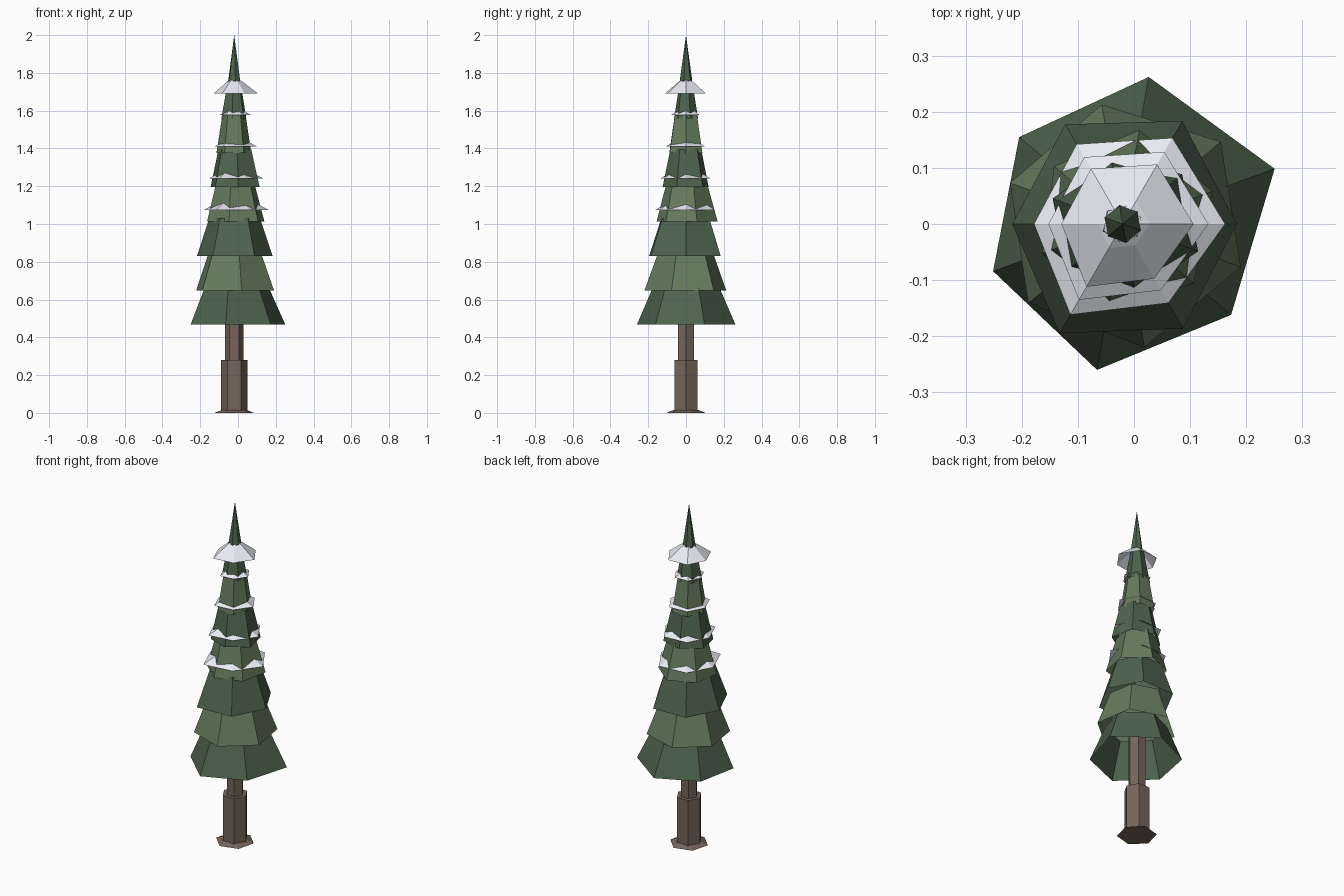
import bpy, bmesh
from math import sin, cos, radians

if "Cube" in bpy.data.objects:
    bpy.data.objects.remove(bpy.data.objects["Cube"])

CX = -0.02  # tree axis


def material(name, rgb):
    m = bpy.data.materials.new(name)
    m.diffuse_color = (*rgb, 1)
    m.use_nodes = True
    m.node_tree.nodes["Principled BSDF"].inputs["Base Color"].default_value = m.diffuse_color
    return m


DARK = material("dark_needles", (0.075, 0.125, 0.075))
LIGHT = material("light_needles", (0.13, 0.20, 0.11))
SNOW = material("snow", (0.82, 0.84, 0.90))
BARK = material("bark", (0.18, 0.13, 0.10))


def hex_shell(name, mat, rings, rot=0, jitter=(1,) * 6, caps=False, cx=CX):
    """Stack six-sided (radius, z) rings; a radius of 0 makes a tip."""
    bm = bmesh.new()
    prev = None
    first = None
    for r, z in rings:
        if r == 0:
            ring = [bm.verts.new((cx, 0, z))] * 6
        else:
            ring = []
            for k in range(6):
                a = radians(rot + 60 * k)
                q = r * jitter[k]
                ring.append(bm.verts.new((cx + q * cos(a), q * sin(a), z)))
        if prev:
            for k in range(6):
                n = (k + 1) % 6
                quad = [prev[k], prev[n], ring[n], ring[k]]
                bm.faces.new(quad[:3] if r == 0 else quad)
        first = first or ring
        prev = ring
    if caps:
        bm.faces.new(first[::-1])
        bm.faces.new(prev)
    me = bpy.data.meshes.new(name)
    bm.to_mesh(me)
    bm.free()
    ob = bpy.data.objects.new(name, me)
    me.materials.append(mat)
    bpy.context.collection.objects.link(ob)
    return ob


# Trunk: flared foot, thick lower part, thin upper part
hex_shell("root_flare", BARK, [(0.107, 0), (0.07, 0.015)], 15, caps=True)
hex_shell("lower_trunk", BARK, [(0.071, 0.005), (0.071, 0.28)], caps=True)
hex_shell("upper_trunk", BARK, [(0.048, 0.28), (0.048, 0.65)], caps=True)

# Branch tiers: six corner radii each, turned 20 degrees per tier
tiers = [
    (0.288, 0.266, 0.241, 0.246, 0.264, 0.252),
    (0.228, 0.216, 0.214, 0.220, 0.223, 0.224),
    (0.203, 0.212, 0.205, 0.197, 0.225, 0.215),
    (0.170, 0.170, 0.160, 0.153, 0.158, 0.165),
    (0.138, 0.122, 0.133, 0.130, 0.126, 0.143),
    (0.090, 0.100, 0.100, 0.094, 0.102, 0.100),
    (0.068, 0.065, 0.070, 0.072, 0.064, 0.066),
]
for i, radii in enumerate(tiers):
    z = 0.467 + 0.182 * i
    top = 0.5 if i == 6 else 0.67
    hex_shell(f"branch_tier_{i + 1}", LIGHT if i % 2 else DARK,
              [(1, z), (top, z + 0.2)], (20 + 20 * i) % 60, radii)
hex_shell("tree_tip", DARK, [(0.036, 1.741), (0, 2.0)], 40)

# Snow collars: (bottom radius, bottom z, top radius, rise)
snow_jitter = (1.06, 1.03, 0.955, 0.92, 1.085, 0.945)
collars = [
    (0.172, 1.075, 0.085, 0.048),
    (0.144, 1.242, 0.06, 0.045),
    (0.113, 1.41, 0.045, 0.04),
    (0.081, 1.578, 0.04, 0.028),
]
for i, (r, z, rt, h) in enumerate(collars):
    hex_shell(f"snow_collar_{i + 1}", SNOW, [(r, z), (rt, z + h)], 0, snow_jitter)
hex_shell("snow_cap", SNOW, [(0.119, 1.69), (0.046, 1.75), (0.028, 1.762)],
          0, snow_jitter)
